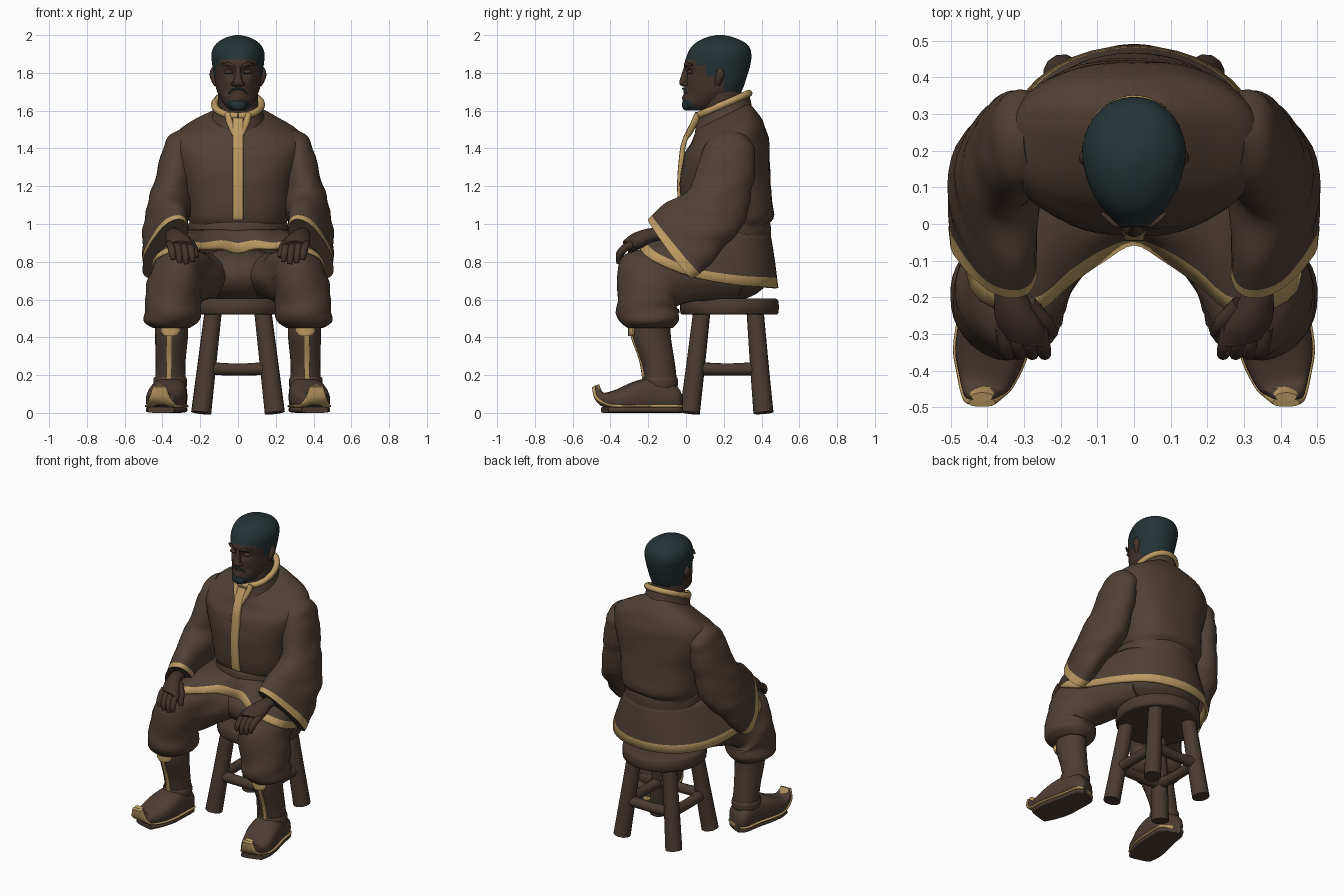
import bpy, bmesh, math
from mathutils import Vector as V, noise


def material(name, rgb):
    m = bpy.data.materials.new(name)
    m.diffuse_color = (*rgb, 1)
    return m


CLOTH = material("brown cloth", (.080, .051, .035))
TRIM = material("gold trim", (.50, .325, .125))
SKIN = material("dark skin", (.056, .034, .025))
HAIR = material("blue black hair", (.019, .033, .036))
WOOD = material("stool wood", (.068, .043, .031))
BOOT = material("boot leather", (.074, .047, .033))


def spline(p, i, t, closed=False):
    """Catmull-Rom point between p[i] and p[i+1]"""
    k = len(p)
    at = (lambda j: p[j % k]) if closed else (lambda j: p[max(0, min(k - 1, j))])
    a, b, c, d = at(i - 1), at(i), at(i + 1), at(i + 2)
    return .5 * (2 * b + (c - a) * t + (2 * a - 5 * b + 4 * c - d) * t * t + (3 * b - a - 3 * c + d) * t ** 3)


def finish(name, bm, mats, mirror=False):
    bmesh.ops.recalc_face_normals(bm, faces=bm.faces)
    me = bpy.data.meshes.new(name)
    bm.to_mesh(me)
    bm.free()
    for m in mats:
        me.materials.append(m)
    ob = bpy.data.objects.new(name, me)
    bpy.context.collection.objects.link(ob)
    if mirror:
        ob.modifiers.new("mirror", "MIRROR")
    return ob


def skin_rings(rings, caps=True, trim_rows=0):
    bm = bmesh.new()
    rows = [[bm.verts.new(p) for p in r] for r in rings]
    n = len(rows[0])
    for i in range(len(rows) - 1):
        for j in range(n):
            k = (j + 1) % n
            f = bm.faces.new((rows[i][j], rows[i][k], rows[i + 1][k], rows[i + 1][j]))
            f.material_index = int(i >= len(rows) - 1 - trim_rows)
    if caps:
        bm.faces.new(rows[0])
        bm.faces.new(rows[-1])
    return bm


def loft_rings(secs, n=28, sub=4, p=2, fold=0):
    """secs: (centre, u radius vector, v radius vector)"""
    cols = [[V(s[k]) for s in secs] for k in range(3)]
    rings = []
    for i in range((len(secs) - 1) * sub + 1):
        q = min(i // sub, len(secs) - 2)
        c, u, v = (spline(col, q, i / sub - q) for col in cols)
        ring = []
        for j in range(n):
            a = 2 * math.pi * j / n
            x, y = (math.copysign(abs(w) ** (2 / p), w) for w in (math.cos(a), math.sin(a)))
            d = u * x + v * y
            if fold:
                w = c + d
                d += d.normalized() * fold * noise.noise(V((w.x * 6, w.y * 6, w.z * 14)))
            ring.append(c + d)
        rings.append(ring)
    return rings


def loft(name, secs, mat, mirror=False, trim=0, **kw):
    return finish(name, skin_rings(loft_rings(secs, **kw), True, trim), [mat, TRIM], mirror)


def rod(name, pts, mat, mirror=False, n=12, sub=4):
    """round tube through (x, y, z, radius) points"""
    secs = []
    for i, q in enumerate(pts):
        t = V(pts[min(i + 1, len(pts) - 1)][:3]) - V(pts[max(i - 1, 0)][:3])
        u = t.cross(V((.31, .9, .2))).normalized()
        secs.append((q[:3], u * q[3], t.cross(u).normalized() * q[3]))
    return loft(name, secs, mat, mirror, n=n, sub=sub)


def ball(name, c, r, mat, mirror=False):
    bm = bmesh.new()
    bmesh.ops.create_uvsphere(bm, u_segments=20, v_segments=12, radius=1)
    for v in bm.verts:
        v.co = V([c[i] + r[i] * v.co[i] for i in range(3)])
    return finish(name, bm, [mat], mirror)


def flat(z, front, back, rx, tilt=0):
    """level section given by its front and back y"""
    return ((0, (front + back) / 2, z), (rx, 0, 0), (0, (back - front) / 2, tilt))


# --- stool
loft("seat", [flat(.52, -.015, .475, .245), flat(.53, -.03, .49, .26), flat(.59, -.03, .49, .26),
              flat(.605, -.015, .475, .245)], WOOD, n=40, sub=2)
for sy, label in ((-1, "front"), (1, "back")):
    rod(label + "_stool_legs", [(.195, .215 + .195 * sy, 0, .054), (.163, .22 + .167 * sy, .27, .05),
                                (.13, .225 + .14 * sy, .55, .046)], WOOD, True)
    y = .22 + .17 * sy
    rod(label + "_stretcher", [(-.16, y, .235, .036), (0, y, .23, .032), (.16, y, .235, .036)], WOOD)
rod("side_stretchers", [(.16, .05, .235, .036), (.165, .22, .23, .032), (.16, .39, .235, .036)], WOOD, True)

# --- jacket body
loft("jacket_body", [flat(.86, -.02, .44, .25), flat(.93, 0, .43, .25), flat(.99, 0, .435, .25),
                     flat(1.05, -.022, .465, .268), flat(1.22, -.032, .447, .295), flat(1.39, -.012, .442, .34, .03),
                     flat(1.48, .03, .41, .325, .05), flat(1.545, .05, .365, .20, .065), flat(1.58, .07, .33, .11, .06)],
     CLOTH, n=48, fold=.008, p=2.4)
loft("sash", [flat(.91, -.012, .442, .256), flat(.925, -.02, .45, .264), flat(.995, -.018, .448, .264),
              flat(1.01, -.01, .438, .256)], CLOTH, n=48)

# collar with gold edge
loft("collar", [flat(1.52, .045, .355, .15, .06), flat(1.58, .052, .345, .135, .06), flat(1.635, .06, .332, .122, .06)],
     CLOTH, n=40)
edge = [(.124 * math.cos(a), .196 + .137 * math.sin(a), 1.632 + .06 * math.sin(a), .019)
        for a in [math.pi * (-.5 + k / 12) for k in range(25)]]
rod("collar_trim", edge, TRIM, sub=2, n=10)
rod("collar_opening_trim", [(.055, .065, 1.585, .018), (.045, .045, 1.54, .018), (.025, .022, 1.49, .016),
                            (.012, .004, 1.46, .012)], TRIM, True)
loft("front_placket", [((0, y, z), (.028, 0, 0), (0, .014, 0)) for z, y in
                       ((1.56, .052), (1.49, .014), (1.44, -.007), (1.38, -.02), (1.22, -.033), (1.06, -.025), (1.02, -.015))],
     TRIM, n=16, p=6)

# jacket skirt lying over the lap, gold hem of constant width
half = [(0, -.05, .845), (.09, -.10, .87), (.18, -.165, .868), (.29, -.245, .875), (.44, -.18, .81),
        (.425, .02, .725), (.36, .25, .68), (.22, .42, .665), (0, .48, .66)]
ctrl = [V(q) for q in half] + [V((-x, y, z)) for x, y, z in half[-2:0:-1]]
hem = [spline(ctrl, i, t / 4, True) for i in range(16) for t in range(4)]
waist = [V((.25 * math.sin(k * math.pi / 32), .215 - .22 * math.cos(k * math.pi / 32), .965)) for k in range(64)]
rings = []
for s in (0, .25, .5, .75, 1, 2):
    ring = []
    for w, h in zip(waist, hem):
        edge_s = 1 - min(.5, .045 / (h - w).length)
        q = w.lerp(h, 1 if s == 2 else s * edge_s)
        ring.append(q + V((0, 0, .022 * math.sin(math.pi * min(s * .85, 1)))))
    rings.append(ring)
skirt = finish("jacket_skirt", skin_rings(rings, False, 1), [CLOTH, TRIM])
thick = skirt.modifiers.new("thickness", "SOLIDIFY")
thick.thickness, thick.offset = .018, 0

# --- sleeves with gold cuffs
loft("sleeves", [((.25, .23, 1.41), (.05, 0, .09), (0, -.12, 0)), ((.305, .225, 1.38), (.078, 0, .065), (0, -.14, 0)),
                 ((.33, .205, 1.25), (.10, 0, .02), (0, -.155, .02)), ((.37, .15, 1.08), (.118, 0, 0), (-.01, -.15, .09)),
                 ((.383, .03, .97), (.116, .03, -.02), (-.03, -.14, .13)),
                 ((.385, -.085, .87), (.112, .02, -.05), (-.04, -.118, .152))],
     CLOTH, True, trim=2, fold=.014, sub=6, n=40)

# --- hands
loft("palms", [((.35, -.10, .95), (.038, .01, 0), (0, 0, .032)), ((.335, -.19, .94), (.046, .01, 0), (0, -.01, .036)),
               ((.315, -.26, .91), (.066, .015, 0), (0, -.02, .04)), ((.302, -.31, .88), (.064, .015, 0), (0, -.02, .03))],
     SKIN, True)
for k, finger in enumerate(("index", "middle", "ring", "little")):
    x, d = .25 + .034 * k, (0, .012, .006, -.012)[k]
    rod(finger + "_fingers", [(x + .008, -.28, .895, .021), (x, -.325, .872, .021), (x - .006, -.352, .835 - d / 2, .019),
                              (x - .01, -.356, .80 - d, .012)], SKIN, True, n=10)
rod("thumbs", [(.29, -.22, .925, .026), (.245, -.265, .89, .023), (.228, -.29, .85, .018), (.218, -.30, .825, .011)],
    SKIN, True)

# --- trousers
ball("trouser_seat", (0, .215, .73), (.30, .225, .14), CLOTH)
loft("trouser_legs", [((.13, .25, .72), (.14, .05, 0), (0, 0, .13)), ((.22, .03, .72), (.14, .06, 0), (0, -.02, .13)),
                      ((.30, -.12, .715), (.145, .04, 0), (0, -.06, .16)),
                      ((.335, -.19, .67), (.145, .03, 0), (0, -.155, .145)),
                      ((.345, -.2, .57), (.148, 0, 0), (0, -.165, .02)), ((.352, -.2, .49), (.15, 0, 0), (0, -.158, 0)),
                      ((.352, -.19, .45), (.10, 0, 0), (0, -.12, 0))], CLOTH, True, fold=.016, n=36)

# --- boots
loft("boot_shafts", [((x, y, z), (rx, 0, 0), (0, ry, 0)) for x, y, z, rx, ry in
                     ((.352, -.185, .47, .087, .105), (.352, -.183, .40, .087, .103), (.357, -.15, .27, .079, .09),
                      (.358, -.135, .18, .08, .085), (.36, -.135, .10, .08, .085))], BOOT, True)
ankle = [((.359, -.138, z), (r, 0, 0), (0, r + .006, 0)) for z, r in ((.13, .084), (.15, .089), (.175, .089), (.19, .083))]
loft("ankle_bands", ankle, BOOT, True)
foot = [(.345, -.035, .055, .045, .05), (.35, -.065, .076, .08, .074), (.36, -.17, .094, .09, .092),
        (.375, -.27, .085, .10, .082), (.395, -.36, .068, .093, .058), (.408, -.43, .068, .07, .038)]
shoe = [((x, y, z), (w, .02, 0), (0, 0, h)) for x, y, z, w, h in foot]
loft("shoes", shoe + [((.414, -.464, .095), (.05, 0, 0), (0, .015, .024)),
                      ((.415, -.475, .138), (.03, 0, 0), (0, .012, .006))], BOOT, True, p=2.8)
sole = [((x, y, .036 + max(0, -.36 - y) * .12), (w + .006, .02, 0), (0, 0, .011)) for x, y, z, w, h in foot]
loft("sole_trim", sole + [((.414, -.474, .08), (.055, 0, 0), (0, .008, .009)),
                          ((.415, -.488, .14), (.036, 0, 0), (0, .010, .004))], TRIM, True, p=3)
loft("toe_caps", [((.411, -.452, .10), (.03, 0, 0), (0, .008, .012)), ((.414, -.463, .125), (.034, 0, 0), (0, .010, .008)),
                  ((.415, -.472, .148), (.03, 0, 0), (0, .012, .004))], TRIM, True, n=16)
loft("soles", [((x, y, .016), (w, .02, 0), (0, 0, .016)) for x, y, z, w, h in foot], BOOT, True, p=4)
loft("boot_stripes", [((.365, y, z), (.014, 0, 0), (0, .008, 0)) for z, y in
                      ((.44, -.288), (.39, -.281), (.28, -.241), (.18, -.224))], TRIM, True, n=12, p=5)
loft("boot_top_trim", [((.358, -.284, z), (w, 0, 0), (0, .022, 0)) for z, w in ((.408, .035), (.425, .05), (.45, .05))],
     TRIM, True, n=16)

# --- head: skull with sculpted face, hair and goatee coloured by region
profile = ((1.60, .015, .11, .04), (1.63, -.012, .19, .072), (1.68, -.012, .275, .104), (1.72, -.004, .302, .12),
           (1.78, .005, .322, .13), (1.84, -.003, .34, .138), (1.90, .008, .346, .142), (1.95, .04, .325, .12),
           (1.985, .10, .26, .07), (2.0, .16, .2, .012))
bm = skin_rings(loft_rings([flat(*q) for q in profile], n=72, sub=6, p=2.15))
dents = ((.05, 1.805, .024, .018), (.05, 1.85, .024, -.012), (0, 1.845, .03, -.006), (0, 1.69, .018, .010),
         (0, 1.705, .022, -.012), (0, 1.672, .018, -.010), (.07, 1.70, .03, .010), (.075, 1.765, .025, -.006))
for v in bm.verts:
    x, y, z = v.co
    v.co.x *= 1 - .9 * max(0, .2 - y) * max(0, min(1, (z - 1.6) / .15))
    if y < .12:
        v.co.y += sum(d * math.exp(-((abs(x) - cx) ** 2 + (z - cz) ** 2) / r ** 2) for cx, cz, r, d in dents)
for f in bm.faces:
    x, y, z = f.calc_center_median()
    crown = z > 1.875 or (y > .10 and z > 1.78) or (y > .20 and z > 1.66) or (y > .055 and z > 1.84)
    goatee = z < 1.655 and y < .07 and abs(x) < .06
    f.material_index = int(crown or goatee)
finish("head", bm, [SKIN, HAIR])
rod("neck", [(0, .21, 1.5, .11), (0, .20, 1.6, .108), (0, .185, 1.72, .105)], SKIN, n=24)
loft("nose", [((0, .005, 1.845), (.014, 0, 0), (0, .012, 0)), ((0, -.003, 1.80), (.015, 0, 0), (0, .018, 0)),
              ((0, -.014, 1.755), (.024, 0, 0), (0, .021, 0)), ((0, -.012, 1.738), (.03, 0, 0), (0, .02, 0)),
              ((0, -.004, 1.728), (.018, 0, 0), (0, .012, 0))], SKIN, n=16)
ball("nostrils", (.024, -.002, 1.742), (.014, .017, .011), SKIN, True)
rod("eyebrows", [(.018, -.004, 1.836, .006), (.05, .000, 1.846, .009), (.088, .03, 1.843, .005)], SKIN, True)
ball("eyelids", (.05, .022, 1.805), (.025, .017, .012), SKIN, True)
rod("moustache", [(0, -.016, 1.717, .006), (.028, -.010, 1.712, .006), (.048, .003, 1.69, .004)], HAIR, True, n=8)
ball("chin_beard", (0, .004, 1.632), (.045, .026, .032), HAIR)
rod("ears", [(.112, .165, 1.735, .014), (.121, .172, 1.76, .02), (.127, .182, 1.79, .024), (.127, .18, 1.815, .018),
             (.12, .175, 1.83, .008)], SKIN, True)

# smooth shading with sharp creases kept
bpy.ops.object.select_all(action="SELECT")
bpy.context.view_layer.objects.active = bpy.data.objects["head"]
bpy.ops.object.shade_smooth_by_angle(angle=math.radians(45))
